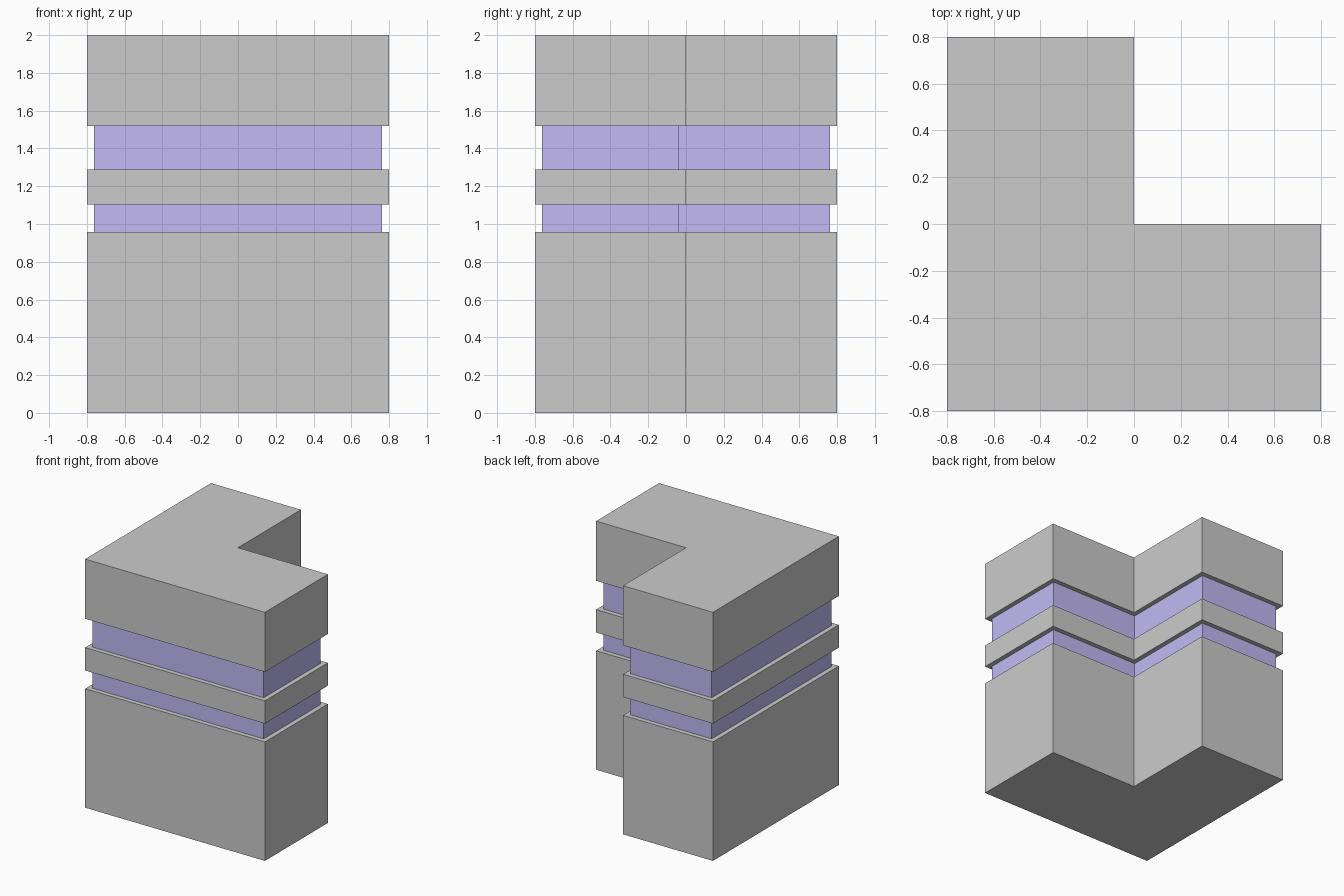
import bpy, bmesh

if "Cube" in bpy.data.objects:
    bpy.data.objects.remove(bpy.data.objects["Cube"])

HALF = 0.8      # half width of the L-shaped plan
INSET = 0.038   # how far the window bands sit back

glass = bpy.data.materials.new("window_purple")
glass.diffuse_color = (0.54, 0.49, 0.91, 1)
glass.use_nodes = True
glass.node_tree.nodes["Principled BSDF"].inputs["Base Color"].default_value = glass.diffuse_color


def l_block(name, z0, z1, inset=0.0, mat=None):
    """Extrude the L-shaped plan from z0 to z1, offset inwards by inset."""
    a, c = HALF - inset, -inset
    plan = [(-a, -a), (a, -a), (a, c), (c, c), (c, a), (-a, a)]
    bm = bmesh.new()
    base = bm.faces.new([bm.verts.new((x, y, z0)) for x, y in plan])
    top = bmesh.ops.extrude_face_region(bm, geom=[base], use_keep_orig=True)
    verts = [g for g in top["geom"] if isinstance(g, bmesh.types.BMVert)]
    bmesh.ops.translate(bm, verts=verts, vec=(0, 0, z1 - z0))
    bmesh.ops.recalc_face_normals(bm, faces=bm.faces)
    mesh = bpy.data.meshes.new(name)
    bm.to_mesh(mesh)
    bm.free()
    if mat:
        mesh.materials.append(mat)
    bpy.context.collection.objects.link(bpy.data.objects.new(name, mesh))


# Solid grey storeys
l_block("lower_wall", 0.0, 0.957)
l_block("middle_wall", 1.104, 1.288)
l_block("upper_wall", 1.52, 2.0)

# Recessed window bands between the storeys
l_block("lower_window_band", 0.957, 1.104, INSET, glass)
l_block("upper_window_band", 1.288, 1.52, INSET, glass)
